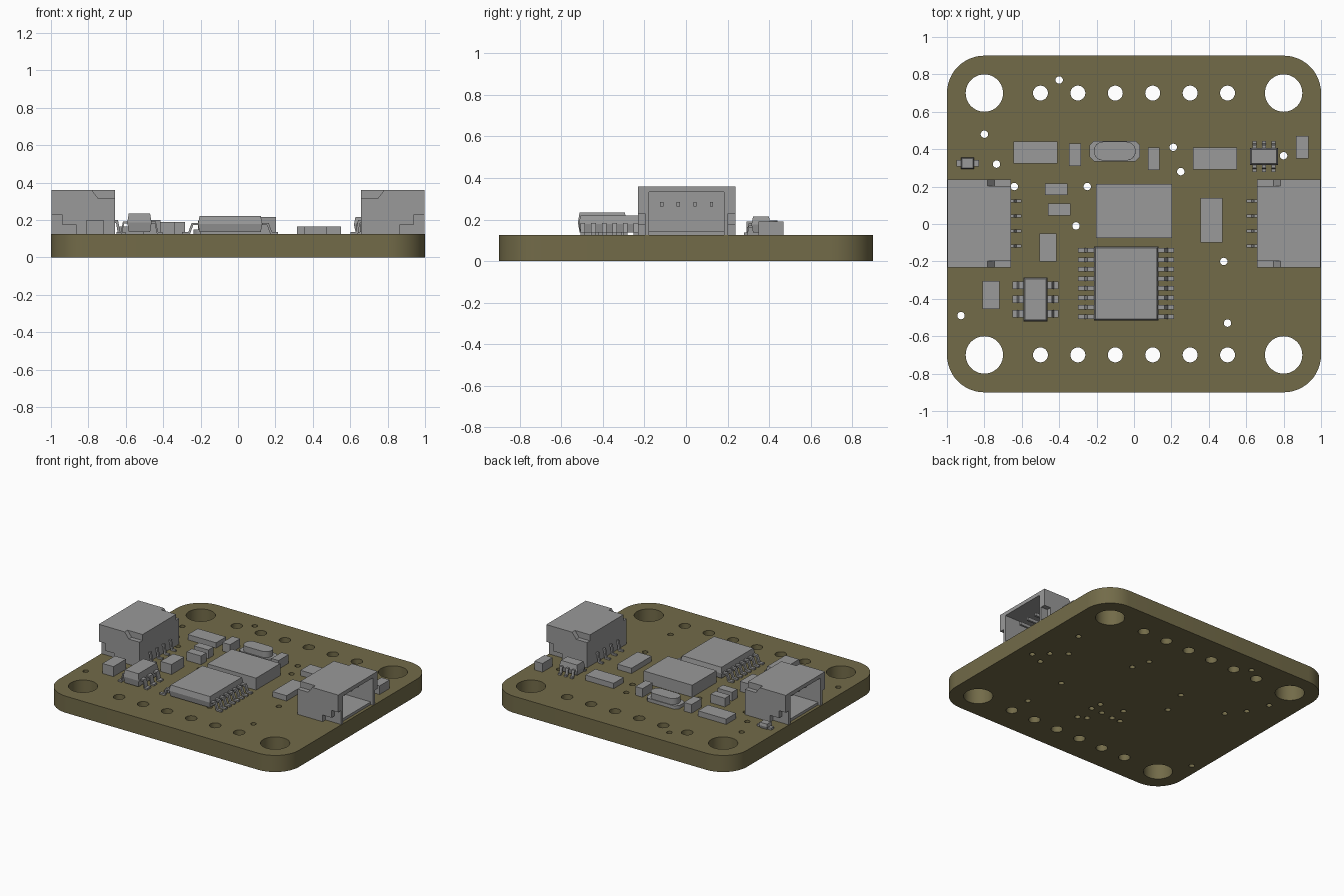
import bpy, bmesh, math
from mathutils import Matrix, Vector

cube = bpy.data.objects.get("Cube")
if cube:
    bpy.data.objects.remove(cube, do_unlink=True)


def material(name, rgb):
    m = bpy.data.materials.new(name)
    m.use_nodes = True
    m.diffuse_color = (*rgb, 1)
    node = next(n for n in m.node_tree.nodes if n.type == 'BSDF_PRINCIPLED')
    node.inputs["Base Color"].default_value = (*rgb, 1)
    return m


OLIVE = material("olive_board", (0.17, 0.147, 0.066))
GREY = material("component_grey", (0.32, 0.32, 0.32))
TOP = 0.125  # upper surface of the board


def add(name, mesh, mat, matrix=Matrix()):
    mesh.materials.clear()
    mesh.materials.append(mat)
    mesh.transform(matrix)
    if matrix.determinant() < 0:
        mesh.flip_normals()
    ob = bpy.data.objects.new(name, mesh)
    bpy.context.collection.objects.link(ob)
    return ob


def smooth(ob):
    bpy.ops.object.select_all(action='DESELECT')
    ob.select_set(True)
    bpy.context.view_layer.objects.active = ob
    bpy.ops.object.shade_smooth_by_angle(angle=math.radians(35))


def box(name, x0, x1, y0, y1, z0, z1, matrix=Matrix(), taper=0.0):
    """Box between two corners; taper pulls the top and bottom rims inwards."""
    bm = bmesh.new()
    c = Vector((x0 + x1, y0 + y1, z0 + z1)) / 2
    bmesh.ops.create_cube(bm, size=1, matrix=Matrix.Translation(c) @
                          Matrix.Diagonal((x1 - x0, y1 - y0, z1 - z0, 1)))
    if taper:
        upright = [e for e in bm.edges if abs(e.verts[0].co.z - e.verts[1].co.z) > 1e-4]
        bmesh.ops.subdivide_edges(bm, edges=upright, cuts=1)
        for v in bm.verts:
            if abs(v.co.z - c.z) > 1e-4:
                v.co.x -= math.copysign(taper, v.co.x - c.x)
                v.co.y -= math.copysign(taper, v.co.y - c.y)
    mesh = bpy.data.meshes.new(name)
    bm.to_mesh(mesh)
    bm.free()
    return add(name, mesh, GREY, matrix)


def prism(name, pts, y0, y1, matrix=Matrix()):
    """Profile in x and z, pushed along y."""
    bm = bmesh.new()
    face = bm.faces.new([bm.verts.new((x, y0, z)) for x, z in pts])
    new = bmesh.ops.extrude_face_region(bm, geom=[face])["geom"]
    bmesh.ops.translate(bm, vec=(0, y1 - y0, 0),
                        verts=[v for v in new if isinstance(v, bmesh.types.BMVert)])
    bmesh.ops.recalc_face_normals(bm, faces=bm.faces)
    mesh = bpy.data.meshes.new(name)
    bm.to_mesh(mesh)
    bm.free()
    return add(name, mesh, GREY, matrix)


def rounded(hx, hy, r, n=12):
    pts = []
    for q, (sx, sy) in enumerate(((1, 1), (-1, 1), (-1, -1), (1, -1))):
        for i in range(n + 1):
            a = (q + i / n) * math.pi / 2
            pts.append((sx * (hx - r) + r * math.cos(a), sy * (hy - r) + r * math.sin(a)))
    return pts


def circle(x, y, r, n):
    return [(x + r * math.cos(i * math.tau / n), y + r * math.sin(i * math.tau / n))
            for i in range(n)]


def plate(name, loops, z0, z1, mat):
    """Flat plate from an outline and its holes."""
    cu = bpy.data.curves.new(name, 'CURVE')
    cu.dimensions, cu.fill_mode, cu.extrude = '2D', 'BOTH', (z1 - z0) / 2
    for pts in loops:
        s = cu.splines.new('POLY')
        s.points.add(len(pts) - 1)
        for p, (x, y) in zip(s.points, pts):
            p.co = (x, y, 0, 1)
        s.use_cyclic_u = True
    tmp = bpy.data.objects.new(name + "_curve", cu)
    bpy.context.collection.objects.link(tmp)
    dg = bpy.context.evaluated_depsgraph_get()
    mesh = bpy.data.meshes.new_from_object(tmp.evaluated_get(dg))
    bpy.data.objects.remove(tmp, do_unlink=True)
    bm = bmesh.new()
    bm.from_mesh(mesh)
    bmesh.ops.remove_doubles(bm, verts=bm.verts, dist=1e-5)
    bmesh.ops.recalc_face_normals(bm, faces=bm.faces)
    bm.to_mesh(mesh)
    bm.free()
    return add(name, mesh, mat, Matrix.Translation((0, 0, (z0 + z1) / 2)))


# Board with mounting holes, pin holes and vias
loops = [rounded(1, 0.9, 0.2)]
for sy in (-1, 1):
    loops += [circle(sx * 0.8, sy * 0.7, 0.1, 40) for sx in (-1, 1)]
    loops += [circle(-0.5 + 0.2 * i, sy * 0.7, 0.04, 24) for i in range(6)]
vias = [(-.4, .77), (-.8, .48), (-.735, .32), (-.64, .2), (-.25, .2), (-.31, -.01),
        (.21, .41), (.25, .28), (.8, .365), (.48, -.2), (.5, -.53), (-.925, -.49),
        (.7, .14), (.8, .06), (.78, -.065), (.885, -.025), (.1, -.33), (.09, -.25),
        (.1, -.48), (.04, -.45), (.01, -.33), (-.09, -.22), (-.09, -.34), (-.16, -.34)]
loops += [circle(x, y, 0.02, 16) for x, y in vias]
smooth(plate("board", loops, 0, TOP, OLIVE))

# Plain chip parts: name, centre x, centre y, size x, size y, top
for name, x, y, w, d, top in (
        ("sensor_block", 0.0, .07, .405, .29, .215),
        ("resistor_array_left", -.527, .383, .235, .118, .165),
        ("resistor_array_right", .433, .35, .235, .118, .165),
        ("capacitor_a", -.315, .37, .065, .12, .19),
        ("capacitor_b", .105, .35, .06, .12, .19),
        ("capacitor_c", -.415, .185, .12, .062, .19),
        ("capacitor_d", -.4, .078, .12, .064, .19),
        ("capacitor_e", -.46, -.125, .092, .15, .2),
        ("capacitor_f", -.765, -.38, .092, .15, .2),
        ("capacitor_g", .9, .41, .068, .12, .19),
        ("indicator_lamp", .415, .02, .118, .24, .165)):
    box(name, x - w / 2, x + w / 2, y - d / 2, y + d / 2, TOP, top)


def leaded_chip(name, x, y, hw, hd, top, reach, offsets, lead_w, turn=0):
    """Moulded body with bent leads along both long sides."""
    m = Matrix.Translation((x, y, 0)) @ Matrix.Rotation(turn, 4, 'Z')
    box(name + "_body", -hw, hw, -hd, hd, TOP + 0.012, top, m, 0.008)
    h, t = (TOP + top) / 2, 0.012
    k = reach - hw
    leads = [(hw - .01, h + t), (hw + k * .4, h + t), (hw + k * .6, TOP + t), (reach, TOP + t),
             (reach, TOP), (hw + k * .5, TOP), (hw + k * .3, h), (hw - .01, h)]
    for side in (-1, 1):
        for o in offsets:
            prism(name + "_lead", leads, o - lead_w / 2, o + lead_w / 2,
                  m @ Matrix.Diagonal((side, 1, 1, 1)))


leaded_chip("main_chip", -.042, -.318, .172, .198, .22, .257,
            [(i - 3.5) * .0508 for i in range(8)], .022)
leaded_chip("regulator", -.527, -.403, .065, .117, .235, .122, (-.076, 0, .076), .04)
leaded_chip("small_chip", .695, .361, .046, .075, .215, .083, (-.05, 0, .05), .022, math.pi / 2)

# Small diode with end terminals
box("diode_body", -.925, -.855, .295, .355, TOP, .165, taper=.005)
box("diode_terminals", -.95, -.83, .308, .342, TOP, .14)

# Crystal: base plate and domed can
place = Matrix.Translation((-.103, .39, 0))
base = plate("crystal_base", [rounded(.135, .055, .025, 1)], TOP, .15, GREY)
base.data.transform(place)
can = plate("crystal_can", [rounded(.112, .05, .0499)], .145, .195, GREY)
can.data.transform(place)
bev = can.modifiers.new("rounded_rim", 'BEVEL')
bev.width, bev.segments, bev.limit_method = .024, 4, 'ANGLE'
bev.angle_limit = math.radians(50)
smooth(can)

# Two side connectors, open outwards
cheek = [(1, .36), (1, .23), (.945, .23), (.945, .175), (.87, .175), (.87, TOP),
         (.66, TOP), (.66, .315), (.75, .315), (.785, .36)]
tail = [(.67, .2), (.645, .2), (.632, .137), (.605, .137), (.605, TOP), (.645, TOP),
        (.655, .185), (.67, .185)]
for side, label in ((1, "left"), (-1, "right")):
    m = Matrix.Translation((-.003 * side, .003, 0)) @ Matrix.Diagonal((side, 1, 1, 1))
    n = label + "_connector_"
    box(n + "roof", .66, 1, -.2, .2, .332, .36, m)
    box(n + "floor", .66, .98, -.2, .2, TOP, .145, m)
    box(n + "back", .66, .72, -.2, .2, .145, .332, m)
    for s in (-1, 1):
        box(n + "inner_wall", .66, 1, *sorted((s * .18, s * .2)), TOP, .345, m)
        prism(n + "cheek", cheek, s * .2, s * .235, m)
    for i in range(4):
        y = (i - 1.5) * .08
        box(n + "pin", .71, .92, y - .008, y + .008, .262, .285, m)
        prism(n + "tail", tail, y - .008, y + .008, m)
